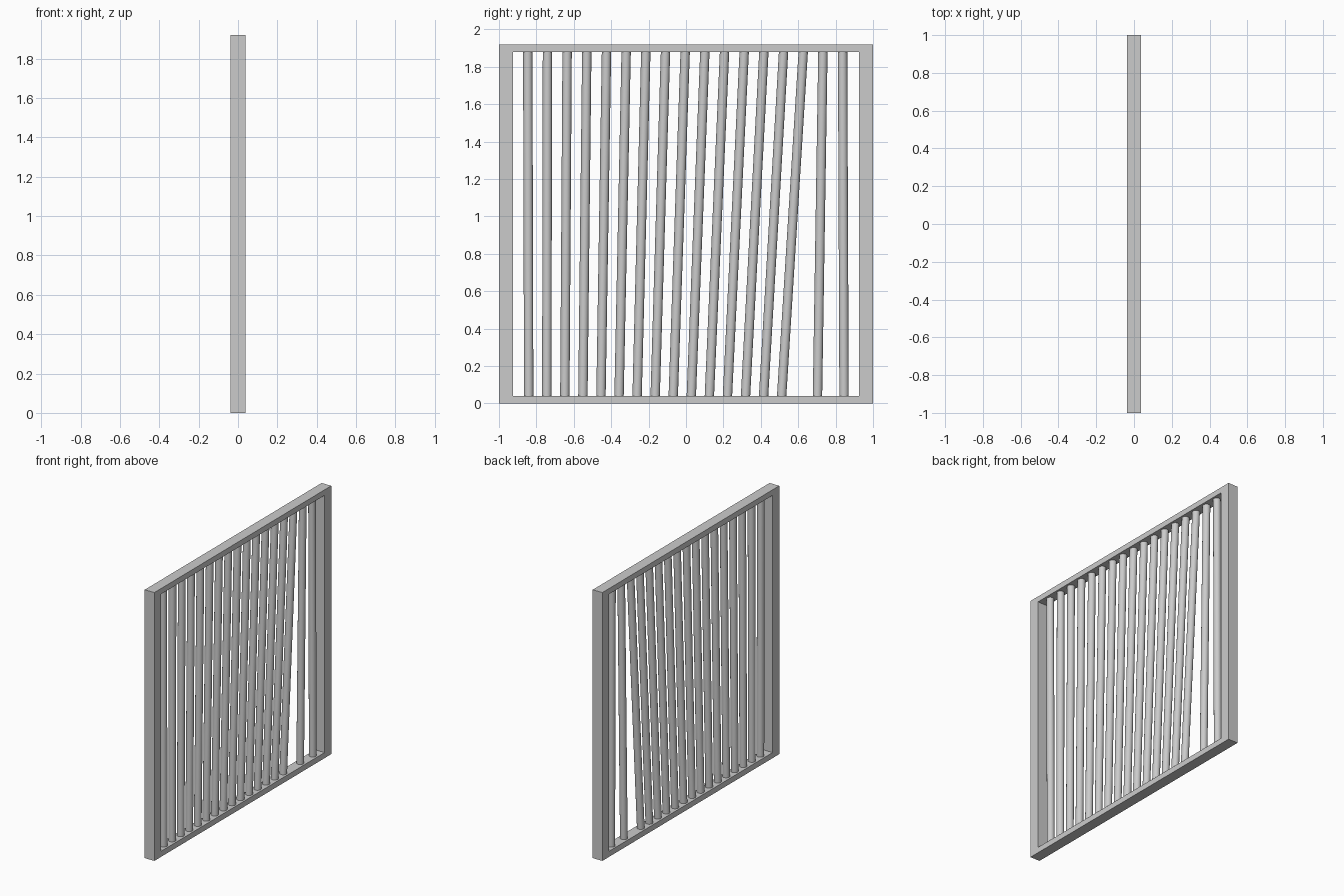
import bpy, bmesh
from mathutils import Vector

if "Cube" in bpy.data.objects:
    bpy.data.objects.remove(bpy.data.objects["Cube"])

H, DEPTH = 1.92, 0.038          # overall height, half depth
STILE, RAIL = 0.075, 0.04       # frame member widths
RADIUS, SIDES = 0.025, 24


def finish(bm, name):
    bmesh.ops.recalc_face_normals(bm, faces=bm.faces)
    mesh = bpy.data.meshes.new(name)
    bm.to_mesh(mesh)
    bm.free()
    obj = bpy.data.objects.new(name, mesh)
    bpy.context.collection.objects.link(obj)
    return obj


# Rectangular frame: outer and inner loops bridged, then extruded in depth
bm = bmesh.new()


def loop(y, z0, z1):
    return [bm.verts.new((-DEPTH, a, b)) for a, b in ((-y, z0), (y, z0), (y, z1), (-y, z1))]


outer, inner = loop(1, 0, H), loop(1 - STILE, RAIL, H - RAIL)
for i in range(4):
    j = (i + 1) % 4
    bm.faces.new((outer[i], outer[j], inner[j], inner[i]))
ret = bmesh.ops.extrude_face_region(bm, geom=bm.faces[:], use_keep_orig=True)
bmesh.ops.translate(bm, vec=(2 * DEPTH, 0, 0),
                    verts=[g for g in ret["geom"] if isinstance(g, bmesh.types.BMVert)])
finish(bm, "frame")


# Round bar leaning from bottom y to top y, ends level with the rails
def bar(name, y_bottom, y_top):
    bm = bmesh.new()
    bmesh.ops.create_cone(bm, cap_ends=True, segments=SIDES, radius1=RADIUS,
                          radius2=RADIUS, depth=H - 2 * RAIL)
    for v in bm.verts:
        v.co += Vector((0, y_top if v.co.z > 0 else y_bottom, H / 2))
    obj = finish(bm, name)
    bpy.ops.object.select_all(action='DESELECT')
    obj.select_set(True)
    bpy.context.view_layer.objects.active = obj
    bpy.ops.object.shade_smooth_by_angle()


# Fifteen evenly fanned bars, then two at the +y end off the rhythm
bottoms = [-0.841 + 0.0966 * i for i in range(15)] + [0.703, 0.845]
for i, y in enumerate(bottoms):
    bar(f"bar_{i + 1:02d}", y, -0.846 + 0.1052 * i)
